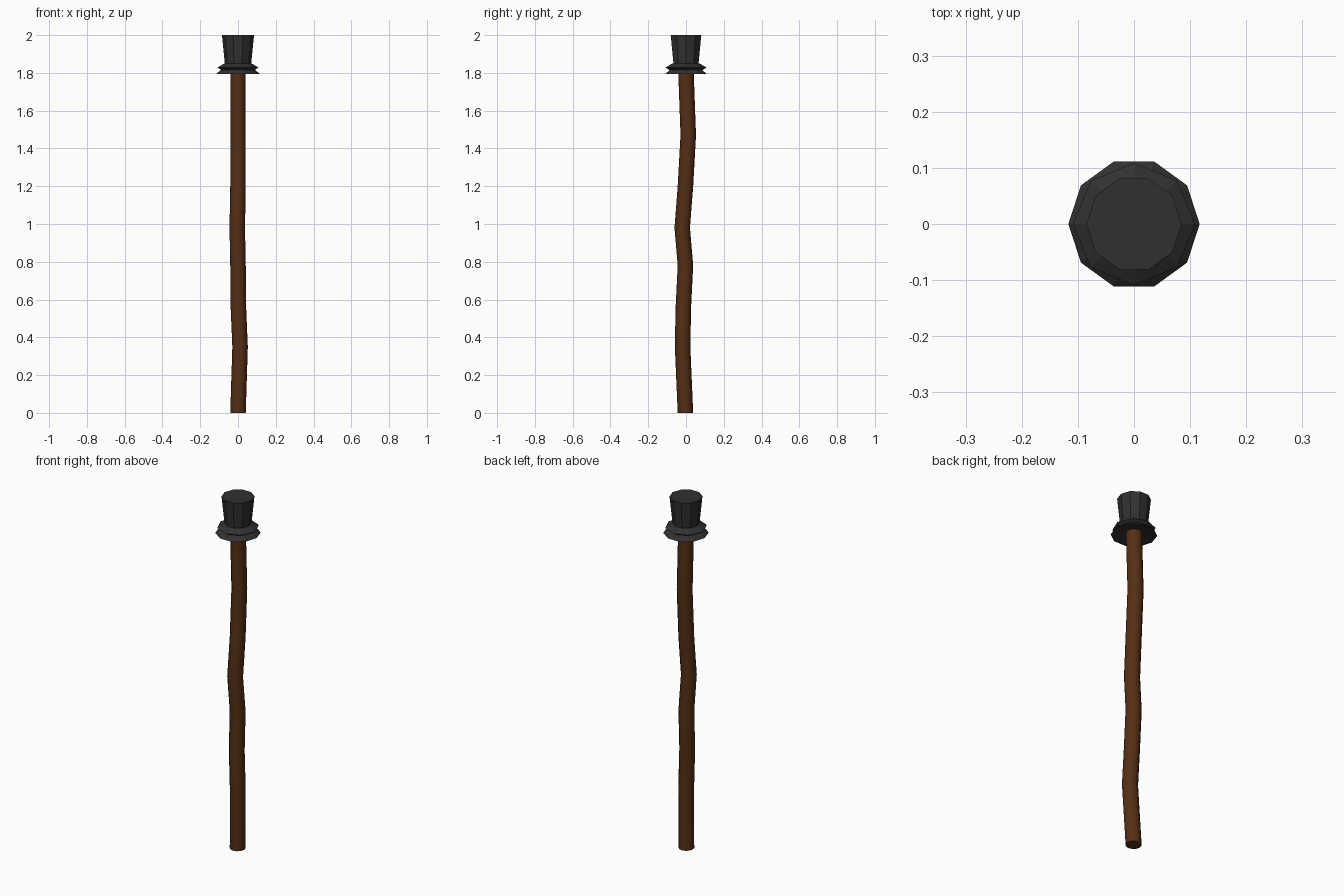
import bpy, math

if "Cube" in bpy.data.objects:
    bpy.data.objects.remove(bpy.data.objects["Cube"])

def material(name, c):
    m = bpy.data.materials.new(name)
    m.diffuse_color = (*c, 1)
    m.use_nodes = True
    m.node_tree.nodes["Principled BSDF"].inputs["Base Color"].default_value = m.diffuse_color
    return m

def loft(name, rings, n, mat):
    """Join n-sided rings (x, y, z, radius) and close both ends."""
    verts = [(x + r * math.cos(2 * math.pi * i / n), y + r * math.sin(2 * math.pi * i / n), z)
             for x, y, z, r in rings for i in range(n)]
    faces = [(k * n + i, k * n + (i + 1) % n, (k + 1) * n + (i + 1) % n, (k + 1) * n + i)
             for k in range(len(rings) - 1) for i in range(n)]
    faces.append(tuple(reversed(range(n))))
    faces.append(tuple(range((len(rings) - 1) * n, len(rings) * n)))
    me = bpy.data.meshes.new(name)
    me.from_pydata(verts, [], faces)
    me.materials.append(mat)
    ob = bpy.data.objects.new(name, me)
    bpy.context.collection.objects.link(ob)
    return ob

wood = material("wood", (0.09, 0.028, 0.008))
iron = material("iron", (0.03, 0.03, 0.03))

# crooked wooden shaft
path = [(0, -0.003, 0), (0.011, -0.018, 0.35), (0.002, -0.014, 0.56), (0, -0.003, 0.78),
        (-0.004, -0.02, 0.98), (0, -0.003, 1.2), (0, 0.012, 1.47), (0, 0, 1.8), (0, 0, 1.9)]
shaft = loft("shaft", [(*p, 0.041) for p in path], 12, wood)
for p in shaft.data.polygons:
    p.use_smooth = len(p.vertices) == 4

# flared iron head
loft("head", [(0, 0, 1.82, 0.067), (0, 0, 2.0, 0.085)], 10, iron)

# two collar flanges, slightly hollow below
loft("upper_collar", [(0, 0, 1.81, 0.08), (0, 0, 1.828, 0.109), (0, 0, 1.85, 0.072)], 8, iron)
loft("lower_collar", [(0, 0, 1.805, 0.045), (0, 0, 1.793, 0.117), (0, 0, 1.82, 0.085)], 10, iron)
